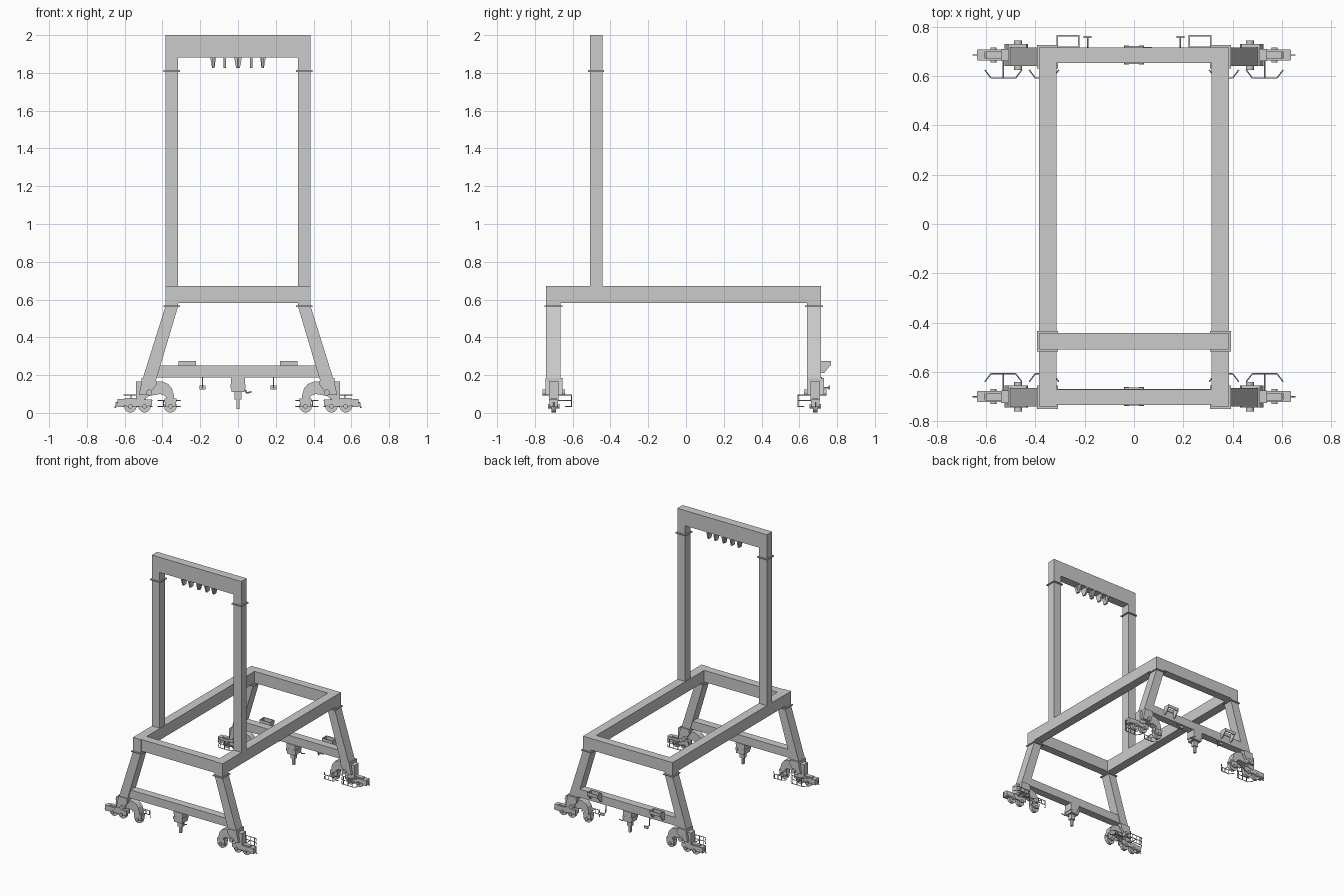
import bpy, bmesh, math
from mathutils import Vector


def finish(bm, name):
    bmesh.ops.recalc_face_normals(bm, faces=bm.faces[:])
    me = bpy.data.meshes.new(name)
    bm.to_mesh(me)
    bm.free()
    ob = bpy.data.objects.new(name, me)
    bpy.context.collection.objects.link(ob)
    return ob


def prism(name, pts, a, b, axis='y'):
    """Extrude a closed profile: xz points along y, or yz points along x."""
    bm = bmesh.new()
    put = (lambda p, t: (p[0], t, p[1])) if axis == 'y' else (lambda p, t: (t, p[0], p[1]))
    lo = [bm.verts.new(put(p, a)) for p in pts]
    hi = [bm.verts.new(put(p, b)) for p in pts]
    bm.faces.new(lo)
    bm.faces.new(hi)
    for i in range(len(pts)):
        j = (i + 1) % len(pts)
        bm.faces.new((lo[i], lo[j], hi[j], hi[i]))
    return finish(bm, name)


def box(name, x0, x1, y0, y1, z0, z1):
    return prism(name, [(x0, z0), (x1, z0), (x1, z1), (x0, z1)], y0, y1)


def rods(name, paths, r=0.003, sides=6):
    """Round bars along one or more polylines, joined in one mesh."""
    bm = bmesh.new()
    for path in paths:
        for p, q in zip(path, path[1:]):
            p, q = Vector(p), Vector(q)
            d = q - p
            m = d.to_track_quat('Z', 'Y').to_matrix().to_4x4()
            m.translation = (p + q) / 2
            bmesh.ops.create_cone(bm, cap_ends=True, segments=sides, radius1=r,
                                  radius2=r, depth=d.length, matrix=m)
    return finish(bm, name)


def disc(name, x, y0, y1, z, r, sides=20):
    ob = rods(name, [[(x, y0, z), (x, y1, z)]], r, sides)
    for f in ob.data.polygons:
        f.use_smooth = len(f.vertices) == 4
    return ob


def mx(s, pts):
    return [(s * x, z) for x, z in pts]


def xbox(name, s, x0, x1, *yz):
    return box(name, min(s * x0, s * x1), max(s * x0, s * x1), *yz)


# Horizontal upper frame
for s in (-1, 1):
    xbox("main_girder", s, 0.315, 0.385, -0.74, 0.715, 0.582, 0.672)
box("front_cross_beam", -0.315, 0.315, -0.735, -0.672, 0.582, 0.672)
box("back_cross_beam", -0.315, 0.315, 0.652, 0.715, 0.582, 0.672)

# Tall portal mast with flanges and hanging tapered brackets
for s in (-1, 1):
    xbox("mast_post", s, 0.318, 0.385, -0.508, -0.443, 0.672, 1.885)
    xbox("mast_flange", s, 0.308, 0.394, -0.518, -0.433, 1.806, 1.814)
box("mast_top_beam", -0.385, 0.385, -0.508, -0.443, 1.882, 2.0)
for x in (-0.13, -0.07, 0, 0.07, 0.13):
    prism("rope_bracket", [(-0.508, 1.882), (-0.443, 1.882), (-0.458, 1.825), (-0.49, 1.825)],
          x - 0.006, x + 0.006, 'x')
for s in (-1, 1):
    prism("rope_gusset", mx(s, [(0.118, 1.882), (0.147, 1.882), (0.137, 1.825), (0.124, 1.825)]),
          -0.482, -0.469)
prism("rope_gusset_middle", [(-0.02, 1.882), (0.02, 1.882), (0.01, 1.825), (-0.01, 1.825)],
      -0.482, -0.469)


def rail_guard(name, x0, x1, yc, n, levels):
    """Trapezoid bar guard on the inner side of a bogie."""
    ya, yb = yc + n * 0.06, yc + n * 0.093
    e = 0.025 if x1 > x0 else -0.025
    paths = [[(x0, ya, z), (x0 + e, yb, z), (x1 - e, yb, z), (x1, ya, z)] for z in levels]
    for t in (0.25, 0.5, 0.75):
        x = x0 + (x1 - x0) * t
        paths.append([(x, yb, levels[0]), (x, yb, levels[-1])])
    x = (x0 + x1) / 2
    paths.append([(x, yc + n * 0.01, levels[1]), (x, yb, levels[1])])
    rods(name, paths)


def bogie(s, yc, n):
    # Saddle, pivot pin and rocker arm
    prism("bogie_saddle", mx(s, [(0.435, 0.185), (0.51, 0.185), (0.51, 0.165), (0.525, 0.095),
                                 (0.475, 0.095), (0.43, 0.15)]), yc - 0.045, yc + 0.045)
    disc("pivot_pin", s * 0.47, yc - 0.06, yc + 0.06, 0.108, 0.016)
    prism("rocker_arm", mx(s, [(0.54, 0.165), (0.40, 0.165), (0.37, 0.153), (0.35, 0.13),
                               (0.34, 0.095), (0.34, 0.07), (0.375, 0.07), (0.385, 0.09),
                               (0.41, 0.1), (0.47, 0.09), (0.505, 0.065), (0.54, 0.065)]),
          yc - 0.025, yc + 0.025)
    # Outer two-wheel truck
    for k in (-1, 1):
        y = yc + k * 0.018
        prism("truck_side", mx(s, [(0.455, 0.072), (0.635, 0.072), (0.635, 0.04), (0.59, 0.035),
                                   (0.57, 0.022), (0.55, 0.035), (0.515, 0.035), (0.495, 0.022),
                                   (0.475, 0.035), (0.455, 0.04)]), y - 0.004, y + 0.004)
        prism("idler_side", mx(s, [(0.325, 0.075), (0.39, 0.075), (0.385, 0.03), (0.33, 0.03)]),
              y - 0.004, y + 0.004)
    for x in (0.57, 0.495, 0.358):
        disc("rail_wheel", s * x, yc - 0.012, yc + 0.012, 0.035, 0.033)
        disc("axle", s * x, yc - 0.03, yc + 0.03, 0.035, 0.012, 12)
    xbox("motor_block", s, 0.535, 0.6, yc - 0.015, yc + 0.015, 0.055, 0.08)
    xbox("truck_end", s, 0.605, 0.637, yc - 0.02, yc + 0.02, 0.03, 0.074)
    rods("rail_sweep", [[(s * 0.635, yc, 0.055), (s * 0.645, yc, 0.055),
                         (s * 0.645, yc, 0.03), (s * 0.654, yc, 0.03)]])
    rail_guard("outer_guard", s * 0.605, s * 0.455, yc, n, (0.033, 0.065, 0.095))
    rail_guard("inner_guard", s * 0.425, s * 0.305, yc, n, (0.033, 0.065))


# Two end frames: legs, sill, centre post, bogies
for side, yc, ly0, ly1, n in (("front", -0.70, -0.74, -0.665, 1), ("back", 0.685, 0.64, 0.715, -1)):
    for s in (-1, 1):
        prism(side + "_leg", mx(s, [(0.318, 0.585), (0.385, 0.585), (0.385, 0.562), (0.508, 0.17),
                                    (0.435, 0.17), (0.318, 0.562)]), ly0, ly1)
        xbox(side + "_leg_flange", s, 0.308, 0.394, ly0 - 0.01, ly1 + 0.01, 0.561, 0.568)
        bogie(s, yc, n)
    prism(side + "_sill", [(-0.415, 0.252), (0.415, 0.252), (0.435, 0.188), (-0.435, 0.188)],
          yc - 0.03, yc + 0.03)
    prism(side + "_centre_post", [(-0.038, 0.19), (0.038, 0.19), (0.034, 0.11), (-0.034, 0.11)],
          yc - 0.036, yc + 0.036)
    box(side + "_anchor_head", -0.018, 0.018, yc - 0.015, yc + 0.015, 0.07, 0.112)
    box(side + "_anchor_pin", -0.008, 0.008, yc - 0.01, yc + 0.01, 0.02, 0.072)
    rods(side + "_anchor_handle", [[(0.03, yc - n * 0.03, 0.12), (0.04, yc - n * 0.03, 0.12),
                                    (0.045, yc - n * 0.03, 0.105), (0.072, yc - n * 0.03, 0.112)]], 0.004)
    for x in (-0.03, 0.03):
        box(side + "_anchor_lug", x - 0.01, x + 0.01, yc - 0.038, yc + 0.038, 0.13, 0.15)

# Back-side open platforms with brackets, and hanging steps
for s in (-1, 1):
    xbox("platform_outer_bar", s, 0.222, 0.315, 0.761, 0.767, 0.25, 0.274)
    xbox("platform_inner_bar", s, 0.222, 0.315, 0.713, 0.719, 0.25, 0.274)
    for x in (0.222, 0.309):
        xbox("platform_side_bar", s, x, x + 0.006, 0.715, 0.765, 0.25, 0.274)
        prism("platform_bracket", [(0.713, 0.25), (0.763, 0.25), (0.73, 0.21), (0.713, 0.21)],
              s * x, s * (x + 0.006), 'x')
    rods("step_hanger", [[(s * 0.188, 0.713, 0.19), (s * 0.188, 0.718, 0.132),
                          (s * 0.188, 0.76, 0.132)]], 0.004)
    xbox("step_plate", s, 0.172, 0.205, 0.755, 0.762, 0.124, 0.144)
